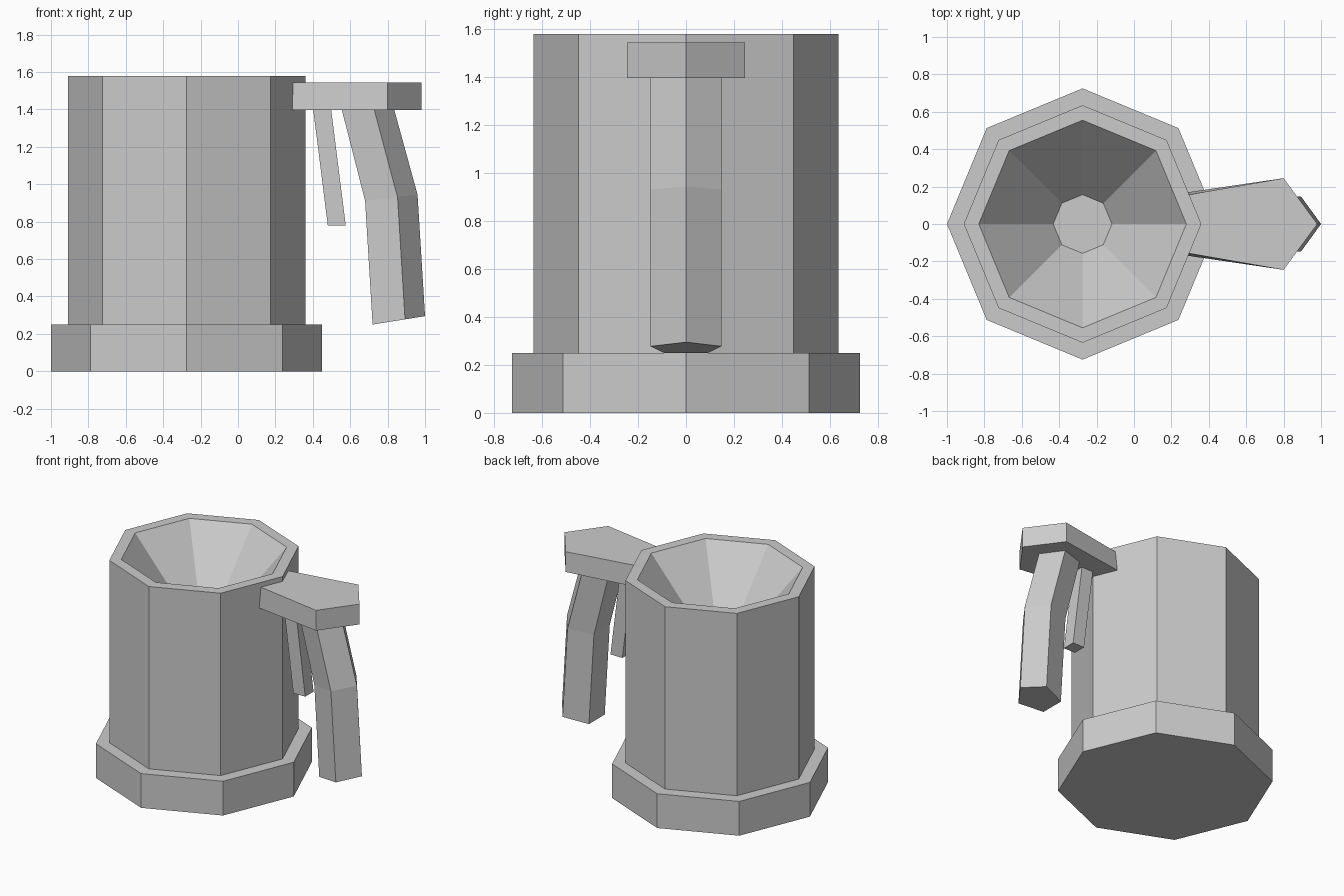
import bpy, bmesh
from math import cos, sin, tau

cube = bpy.data.objects.get("Cube")
if cube:
    bpy.data.objects.remove(cube, do_unlink=True)

GREY = (0.6, 0.6, 0.6, 1)
grey = bpy.data.materials.new("plain grey")
grey.use_nodes = True
grey.diffuse_color = GREY
grey.node_tree.nodes["Principled BSDF"].inputs["Base Color"].default_value = GREY


def loft(name, rings):
    """Skin a list of equal-sized point rings and cap both ends."""
    bm = bmesh.new()
    loops = [[bm.verts.new(p) for p in ring] for ring in rings]
    n = len(loops[0])
    for a, b in zip(loops, loops[1:]):
        for i in range(n):
            j = (i + 1) % n
            bm.faces.new((a[i], a[j], b[j], b[i]))
    bm.faces.new(loops[0])
    bm.faces.new(loops[-1])
    bmesh.ops.recalc_face_normals(bm, faces=bm.faces)
    mesh = bpy.data.meshes.new(name)
    bm.to_mesh(mesh)
    bm.free()
    mesh.materials.append(grey)
    obj = bpy.data.objects.new(name, mesh)
    bpy.context.collection.objects.link(obj)
    return obj


def ring(x, z, radius, sides, tilt=0.0):
    """Regular polygon with a corner toward +x, rising by tilt along x."""
    angles = [tau * i / sides for i in range(sides)]
    return [(x + radius * cos(a), radius * sin(a), z + tilt * radius * cos(a))
            for a in angles]


def slab_outline(x_in, half_in, z):
    """Five-sided outline narrowing toward the vessel."""
    return [(0.98, 0, z), (0.80, 0.245, z), (x_in, half_in, z),
            (x_in, -half_in, z), (0.80, -0.245, z)]


def square(x, z, half):
    return [(x + sx * half, sy * half, z)
            for sx, sy in ((1, 1), (-1, 1), (-1, -1), (1, -1))]


# Octagonal vessel: wide foot, straight wall, rim and funnel-shaped hollow
profile = [(0.725, 0), (0.725, 0.25), (0.635, 0.25), (0.635, 1.58),
           (0.555, 1.58), (0.157, 1.12)]
loft("vessel", [ring(-0.275, z, r, 8) for r, z in profile])

# Flat bracket joining the handle to the vessel
loft("handle_bracket", [slab_outline(0.29, 0.17, 1.397),
                        slab_outline(0.295, 0.157, 1.545)])

# Bent five-sided grip
loft("handle_grip", [ring(0.68, 1.40, 0.155, 5),
                     ring(0.805, 0.926, 0.155, 5, 0.12),
                     ring(0.845, 0.27, 0.155, 5, 0.16)])

# Slanted lever between grip and vessel
loft("lever", [square(0.45, 1.40, 0.048), square(0.528, 0.78, 0.048)])
